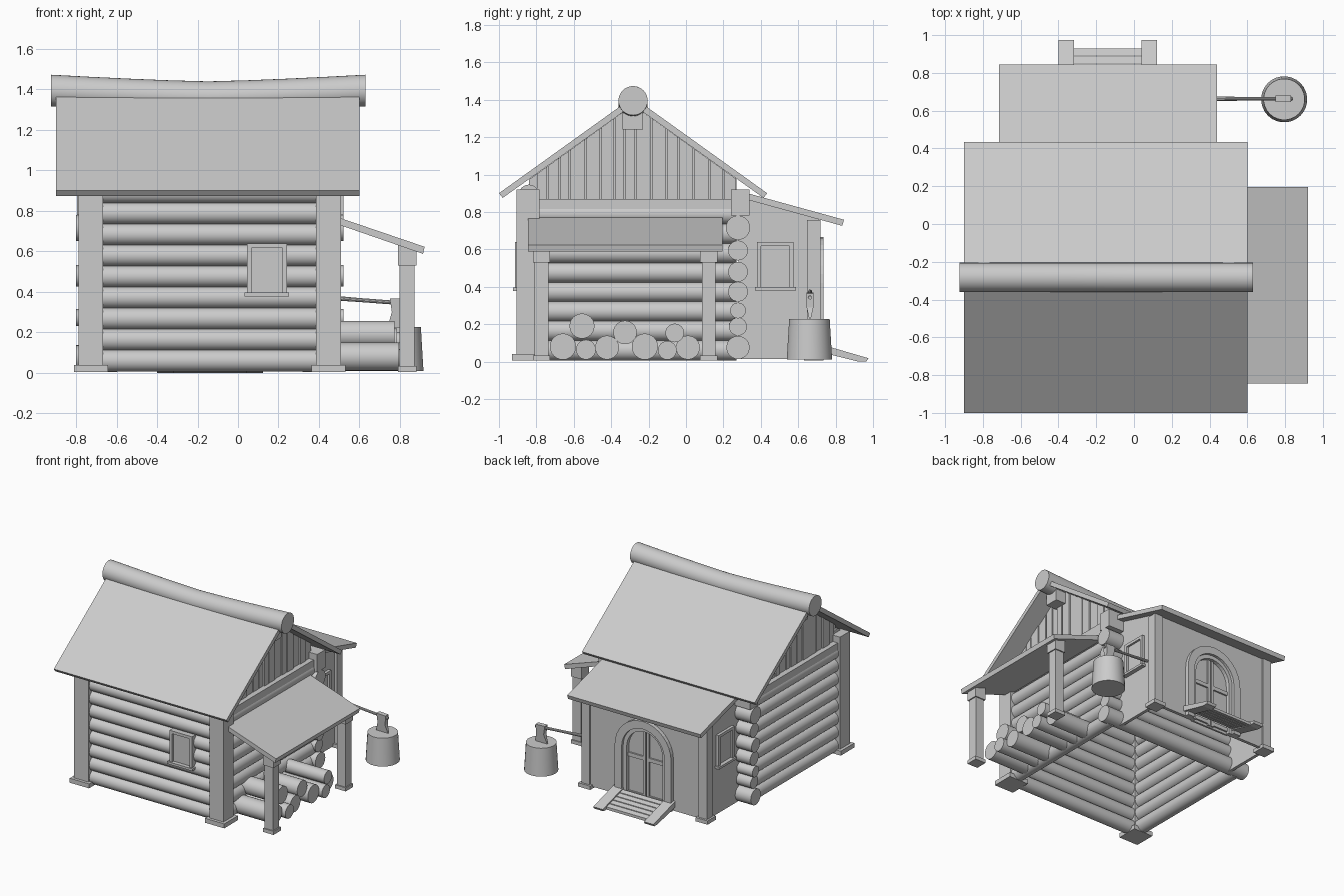
import bpy, bmesh, math, random
from mathutils import Vector

if "Cube" in bpy.data.objects:
    bpy.data.objects.remove(bpy.data.objects["Cube"])

random.seed(4)
CX = -0.14                     # centre line of the cabin in x
def mir(x): return 2 * CX - x


def finish(name, bm, smooth=False):
    bmesh.ops.recalc_face_normals(bm, faces=bm.faces)
    me = bpy.data.meshes.new(name)
    bm.to_mesh(me)
    bm.free()
    ob = bpy.data.objects.new(name, me)
    bpy.context.collection.objects.link(ob)
    if smooth:
        bpy.ops.object.select_all(action='DESELECT')
        ob.select_set(True)
        bpy.context.view_layer.objects.active = ob
        bpy.ops.object.shade_smooth_by_angle(angle=math.radians(35))
    return ob


def prism(name, pts, axis, lo, hi):
    """Extrude a 2D outline along an axis."""
    put = {'x': lambda a, b, t: (t, a, b), 'y': lambda a, b, t: (a, t, b),
           'z': lambda a, b, t: (a, b, t)}[axis]
    bm = bmesh.new()
    A = [bm.verts.new(put(a, b, lo)) for a, b in pts]
    B = [bm.verts.new(put(a, b, hi)) for a, b in pts]
    n = len(pts)
    bm.faces.new(A)
    bm.faces.new(B)
    for i in range(n):
        bm.faces.new((A[i], A[(i + 1) % n], B[(i + 1) % n], B[i]))
    return finish(name, bm)


def box(name, x0, x1, y0, y1, z0, z1):
    return prism(name, [(x0, y0), (x1, y0), (x1, y1), (x0, y1)], 'z', z0, z1)


def tube(name, pts, radii, n=24):
    """Round log through points, one radius per point."""
    pts = [Vector(p) for p in pts]
    d = (pts[-1] - pts[0]).normalized()
    u = d.orthogonal().normalized()
    w = d.cross(u)
    bm = bmesh.new()
    rings = []
    for p, r in zip(pts, radii):
        rings.append([bm.verts.new(p + r * (u * math.cos(k * math.tau / n) + w * math.sin(k * math.tau / n)))
                      for k in range(n)])
    for a, b in zip(rings, rings[1:]):
        for k in range(n):
            bm.faces.new((a[k], a[(k + 1) % n], b[(k + 1) % n], b[k]))
    bm.faces.new(rings[0])
    bm.faces.new(rings[-1])
    return finish(name, bm, True)


def post(name, x, y, half, top, foot, foot_h=0.04):
    box(name, x - half, x + half, y - half, y + half, 0.01, top)
    box(name + "_base", x - foot, x + foot, y - foot, y + foot, 0.005, foot_h)


# corner posts
for side, x in (("right", 0.447), ("left", mir(0.447))):
    post(side + "_corner_post", x, -0.845, 0.061, 0.92, 0.084)

# log walls: front, right and left
for i in range(9):
    z = 0.06 + 0.104 * i
    tube("front_log", [(-0.72, -0.84, z), (0.44, -0.84, z)], [0.054] * 2)
    if i < 8:
        for x in (0.443, mir(0.443)):
            tube("side_log", [(x, -0.84, z), (x, 0.27, z)], [0.054] * 2)

# back wall logs with exposed ends
for i, (z, r) in enumerate([(0.075, 0.062), (0.187, 0.048), (0.273, 0.042), (0.374, 0.053),
                            (0.48, 0.053), (0.594, 0.053), (0.716, 0.065)]):
    e = 0.52 - 0.012 * (i % 2)
    tube("back_log", [(mir(e), 0.278, z), (e, 0.278, z)], [r] * 2)
box("back_wall_beam", -0.795, 0.52, 0.24, 0.34, 0.78, 0.92)

# main roof and ridge
RY = -0.283
def under(y): return 1.372 - 0.717 * abs(y - RY)
for name, s in (("front_roof", -1), ("back_roof", 1)):
    e = RY + s * 0.717
    prism(name, [(RY, 1.372), (RY, 1.414), (e, 0.90), (e - s * 0.02, 0.875)], 'x', -0.90, 0.60)
xs = [-0.925 + 1.555 * i / 8 for i in range(9)]
tube("ridge_log", [(x, RY, 1.362 + 0.033 * (abs(x + 0.147) / 0.778) ** 1.3) for x in xs], [0.078] * 9, 32)

# gables: backing, vertical boards, tie beam, ridge beam end
for s in (0, 1):
    def f(a, b): return (a, b) if not s else (mir(b), mir(a))
    prism("gable_panel", [(-0.84, 0.85), (0.27, 0.85), (0.27, under(0.27)), (RY, under(RY)),
                          (-0.84, under(-0.84))], 'x', *f(0.40, 0.43))
    y = -0.80
    while y < 0.25:
        w = min(random.uniform(0.05, 0.09), 0.27 - y)
        a, b = y + 0.004, y + w - 0.004
        if b - a > 0.01:
            mid = [(RY, under(RY))] if a < RY < b else []
            prism("gable_board", [(a, 0.86), (b, 0.86), (b, under(b))] + mid + [(a, under(a))],
                  'x', *f(0.43, 0.445 + random.uniform(0, 0.012)))
        y += w
    box("tie_beam", *f(0.39, 0.49), -0.80, 0.26, 0.79, 0.87)
    box("ridge_beam_end", *f(0.40, 0.54), -0.34, -0.23, 1.24, 1.33)


# windows: frame, pane and sill facing along an axis
def window(name, axis, face, out, c, z0, z1, w):
    def part(n, a0, a1, b0, b1, d0, d1):
        lo, hi = sorted((face + out * d0, face + out * d1))
        prism(name + n, [(a0, b0), (a1, b0), (a1, b1), (a0, b1)], axis, lo, hi)
    part("_pane", c - w + 0.02, c + w - 0.02, z0 + 0.02, z1 - 0.02, -0.03, 0.006)
    for s in (-1, 1):
        a, b = sorted((c + s * w, c + s * (w - 0.022)))
        part("_jamb", a, b, z0, z1, -0.03, 0.022)
    part("_head", c - w, c + w, z1 - 0.022, z1, -0.03, 0.022)
    part("_sill", c - w - 0.012, c + w + 0.012, z0, z0 + 0.018, -0.03, 0.034)

window("front_window", 'y', -0.892, -1, 0.143, 0.378, 0.64, 0.098)
window("entry_right_window", 'x', 0.385, 1, 0.478, 0.38, 0.64, 0.098)
window("entry_left_window", 'x', mir(0.385), -1, 0.478, 0.38, 0.64, 0.098)

# entry room at the back: roof, side walls, posts
def eu(y): return 0.862 - 0.275 * (y - 0.34)
prism("entry_roof", [(0.28, eu(0.28)), (0.28, eu(0.28) + 0.035), (0.845, eu(0.845) + 0.035),
                     (0.835, eu(0.835))], 'x', -0.715, 0.44)
for s, (a, b) in (("right", (0.36, 0.385)), ("left", (mir(0.385), mir(0.36)))):
    prism("entry_%s_wall" % s, [(0.28, 0.015), (0.71, 0.015), (0.71, eu(0.71)), (0.28, eu(0.28))], 'x', a, b)
for x in (0.37, mir(0.37)):
    post("entry_post", x, 0.683, 0.036, eu(0.72), 0.052, 0.035)


# arched door wall, surround and double door
def arch(r, z0=0.02, zc=0.42, n=16):
    return [(CX + r, z0)] + [(CX + r * math.cos(math.pi * k / n), zc + r * math.sin(math.pi * k / n))
                             for k in range(n + 1)] + [(CX - r, z0)]
top = eu(0.705)
prism("entry_back_wall", [(mir(0.375), 0.02), (mir(0.375), top), (0.375, top), (0.375, 0.02)] + arch(0.19),
      'y', 0.68, 0.705)
prism("door_surround", arch(0.245) + arch(0.185)[::-1], 'y', 0.68, 0.735)
prism("door_inner_frame", arch(0.19) + arch(0.155)[::-1], 'y', 0.68, 0.715)
prism("door_panel", arch(0.17), 'y', 0.67, 0.685)
for s in (-1, 1):
    a, b = sorted((CX + s * 0.004, CX + s * 0.026))
    box("door_stile", a, b, 0.68, 0.698, 0.03, 0.57)
    a, b = sorted((CX + s * 0.026, CX + s * 0.157))
    for z in (0.04, 0.34):
        box("door_rail", a, b, 0.68, 0.698, z, z + 0.03)

# entry ramp: two side boards and slats
for a in (-0.40, 0.04):
    prism("ramp_side", [(0.70, 0.055), (0.70, 0.098), (0.975, 0.018), (0.965, 0.0), (0.92, 0.0)],
          'x', a, a + 0.083)
for i in range(5):
    y = 0.725 + 0.042 * i
    z = 0.068 - 0.29 * (y - 0.725)
    prism("ramp_slat", [(y, z - 0.01), (y, z + 0.012), (y + 0.036, z + 0.002), (y + 0.036, max(0, z - 0.02))],
          'x', -0.33, 0.05)

# woodshed roof and posts on the right
prism("shed_roof", [(0.44, 0.752), (0.44, 0.787), (0.922, 0.623), (0.914, 0.588)], 'y', -0.845, 0.195)
for y in (-0.773, 0.122):
    post("shed_post", 0.836, y, 0.037, 0.60, 0.046, 0.033)
    prism("shed_post_cap", [(0.79, 0.53), (0.882, 0.53), (0.882, 0.60), (0.79, 0.632)],
          'y', y - 0.046, y + 0.046)

# stacked firewood
for y, z, r in [(-0.658, 0.08, 0.07), (-0.535, 0.064, 0.053), (-0.422, 0.075, 0.064), (-0.22, 0.08, 0.07),
                (-0.10, 0.06, 0.05), (0.01, 0.075, 0.064), (-0.556, 0.19, 0.067), (-0.326, 0.156, 0.063),
                (-0.06, 0.153, 0.05)]:
    tube("firewood_log", [(0.42, y, z), (random.uniform(0.77, 0.84), y, z)], [r] * 2)

# chopping block and axe
tube("chopping_block", [(0.795, 0.66, 0.01), (0.795, 0.66, 0.227)], [0.122, 0.109], 28)
tube("axe_handle", [(0.43, 0.663, 0.373), (0.60, 0.663, 0.36), (0.84, 0.663, 0.342)], [0.012, 0.01, 0.01], 10)
head = prism("axe_head", [(0.735, 0.215), (0.845, 0.215), (0.825, 0.29), (0.83, 0.365), (0.75, 0.368),
                          (0.76, 0.30)], 'y', 0.645, 0.681)
for v in head.data.vertices:               # taper to the cutting edge
    if v.co.z < 0.25:
        v.co.y = 0.663 + (v.co.y - 0.663) * 0.1
